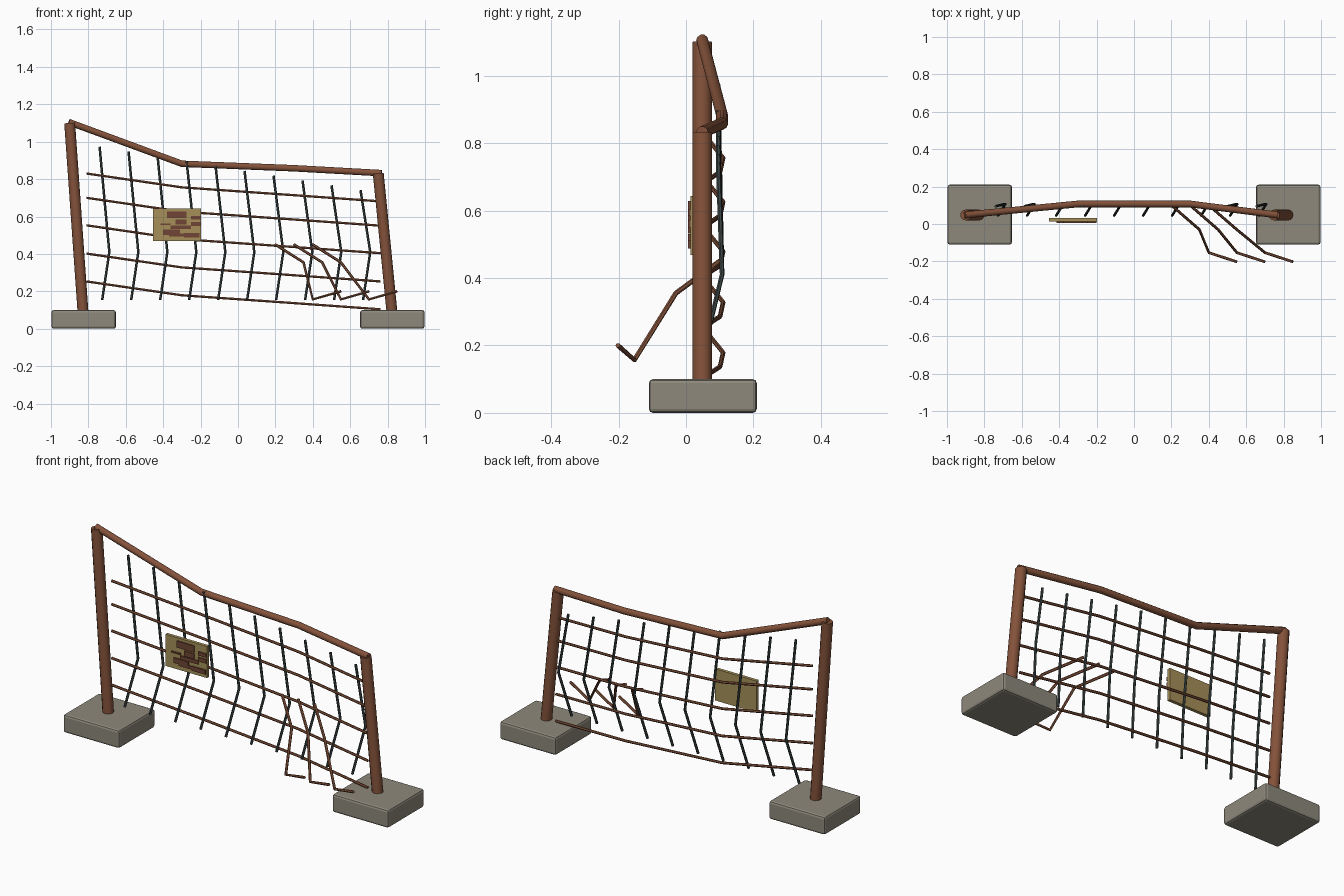
import bpy, math

if "Cube" in bpy.data.objects:
    bpy.data.objects.remove(bpy.data.objects["Cube"])


def material(name, rgb):
    m = bpy.data.materials.new(name)
    m.diffuse_color = (*rgb, 1)
    m.use_nodes = True
    m.node_tree.nodes["Principled BSDF"].inputs["Base Color"].default_value = m.diffuse_color
    return m


RUST = material("rust", (0.23, 0.085, 0.043))
STEEL = material("dark_steel", (0.05, 0.065, 0.065))
CONCRETE = material("concrete", (0.27, 0.25, 0.2))
BOARD = material("faded_yellow", (0.38, 0.28, 0.1))
FLAKE = material("rust_flake", (0.16, 0.06, 0.035))


def tube(name, points, radius, res, mat):
    """Capped round bar along a polyline, with 4 + 2 * res sides."""
    cu = bpy.data.curves.new(name, 'CURVE')
    cu.dimensions = '3D'
    cu.bevel_depth = radius
    cu.bevel_resolution = res
    cu.use_fill_caps = True
    sp = cu.splines.new('POLY')
    sp.points.add(len(points) - 1)
    for p, co in zip(sp.points, points):
        p.co = (*co, 1)
    ob = bpy.data.objects.new(name, cu)
    bpy.context.collection.objects.link(ob)
    bpy.ops.object.select_all(action='DESELECT')
    ob.select_set(True)
    bpy.context.view_layer.objects.active = ob
    bpy.ops.object.convert(target='MESH')
    ob = bpy.context.object
    ob.data.materials.clear()
    ob.data.materials.append(mat)
    bpy.ops.object.shade_smooth_by_angle(angle=math.radians(40))
    return ob


def box(name, lo, hi, mat, bevel=0):
    bpy.ops.mesh.primitive_cube_add(size=1, location=[(a + b) / 2 for a, b in zip(lo, hi)])
    ob = bpy.context.object
    ob.name = name
    ob.scale = [b - a for a, b in zip(lo, hi)]
    bpy.ops.object.transform_apply(location=False, rotation=False, scale=True)
    ob.data.materials.append(mat)
    if bevel:
        mod = ob.modifiers.new("bevel", 'BEVEL')
        mod.width = bevel
        mod.segments = 2
    return ob


# Concrete footings
for side, x in (("left", -0.825), ("right", 0.825)):
    box(side + "_footing", (x - 0.172, -0.11, 0), (x + 0.172, 0.21, 0.1), CONCRETE, 0.012)

# Leaning posts and sagging top rail
tube("left_post", [(-0.826, 0.048, 0.05), (-0.9, 0.048, 1.1)], 0.029, 4, RUST)
tube("right_post", [(0.827, 0.048, 0.05), (0.75, 0.048, 0.83)], 0.029, 4, RUST)
tube("top_rail", [(-0.905, 0.048, 1.105), (-0.3, 0.107, 0.882),
                  (0.3, 0.107, 0.858), (0.768, 0.048, 0.832)], 0.018, 3, RUST)

# Horizontal mesh wires
for i, z in enumerate((0.83, 0.70, 0.553, 0.402, 0.253)):
    tube(f"horizontal_wire_{i + 1}", [(-0.81, 0.05, z), (-0.3, 0.11, z - 0.074),
         (0.3, 0.101, z - 0.116), (0.762, 0.05, z - 0.149)], 0.007, 1, RUST)

# Vertical mesh wires, kinked near the bottom
for i in range(10):
    x = -0.74 + 0.155 * i
    tube(f"vertical_wire_{i + 1}", [(x, 0.095, 0.973 - 0.0258 * i),
         (x + 0.052, 0.107, 0.41), (x + 0.014, 0.045, 0.155)], 0.007, 1, STEEL)

# Torn wires bent outwards
for i, xs in enumerate(((0.2, 0.35, 0.4, 0.55), (0.3, 0.45, 0.55, 0.7), (0.4, 0.55, 0.7, 0.85))):
    yz = ((0.1, 0.45), (-0.03, 0.355), (-0.153, 0.157), (-0.202, 0.2))
    tube(f"torn_wire_{i + 1}", [(x, y, z) for x, (y, z) in zip(xs, yz)], 0.0075, 1, RUST)

# Sign board with rust flakes
box("sign_board", (-0.455, 0.013, 0.468), (-0.199, 0.031, 0.643), BOARD)
flakes = [(-0.38, -0.275, 0.592, 0.628), (-0.25, -0.2, 0.583, 0.603),
          (-0.335, -0.275, 0.556, 0.584), (-0.415, -0.36, 0.555, 0.563),
          (-0.36, -0.25, 0.532, 0.552), (-0.25, -0.2, 0.55, 0.572),
          (-0.4, -0.31, 0.502, 0.53), (-0.37, -0.275, 0.493, 0.51),
          (-0.29, -0.205, 0.488, 0.512)]
for i, (x0, x1, z0, z1) in enumerate(flakes):
    box(f"rust_flake_{i + 1}", (x0, 0.006, z0), (x1, 0.014, z1), FLAKE)
